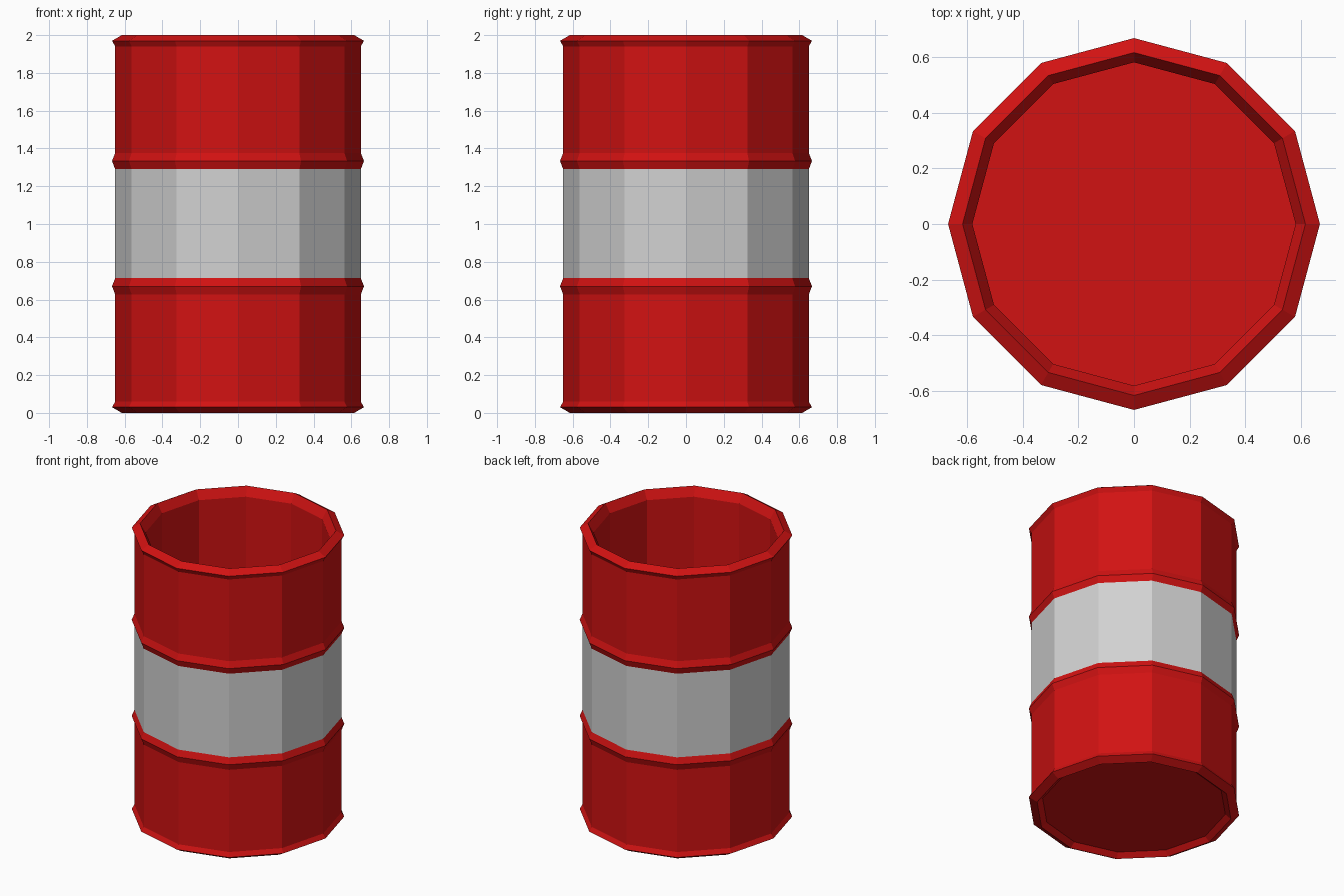
import bpy
import math

SIDES = 12

cube = bpy.data.objects.get("Cube")
if cube:
    bpy.data.objects.remove(cube, do_unlink=True)


def make_material(name, color):
    mat = bpy.data.materials.new(name)
    mat.use_nodes = True
    mat.diffuse_color = color
    mat.node_tree.nodes["Principled BSDF"].inputs["Base Color"].default_value = color
    return mat


red = make_material("red paint", (0.64, 0.006, 0.006, 1))
grey = make_material("light grey paint", (0.64, 0.64, 0.64, 1))


def lathe(name, profile, cap_start=False, cap_end=False):
    """Turn (radius, height) points, listed so that faces point outward."""
    verts, faces = [], []
    for r, z in profile:
        for i in range(SIDES):
            a = math.tau * i / SIDES
            verts.append((r * math.cos(a), r * math.sin(a), z))
    for k in range(len(profile) - 1):
        low, high = k * SIDES, (k + 1) * SIDES
        for i in range(SIDES):
            j = (i + 1) % SIDES
            faces.append((low + i, low + j, high + j, high + i))
    if cap_start:
        faces.append(tuple(reversed(range(SIDES))))
    if cap_end:
        faces.append(tuple(range(len(verts) - SIDES, len(verts))))
    mesh = bpy.data.meshes.new(name)
    mesh.from_pydata(verts, [], faces)
    mesh.materials.append(red)
    mesh.materials.append(grey)
    obj = bpy.data.objects.new(name, mesh)
    bpy.context.collection.objects.link(obj)
    return obj


BODY, RIDGE, LIP, INNER = 0.65, 0.667, 0.615, 0.58


def ridge(z):
    return [(BODY, z - 0.043), (RIDGE, z), (BODY, z + 0.043)]


# Outer shell: chamfered rims at both ends and two raised hoops
shell = lathe("drum_shell",
              [(LIP, 0), (RIDGE, 0.03), (BODY, 0.06)]
              + ridge(0.67) + ridge(1.333)
              + [(BODY, 1.94), (RIDGE, 1.97), (LIP, 2)])

# Grey band between the hoops
for face in shell.data.polygons:
    if 0.8 < face.center.z < 1.2:
        face.material_index = 1

# Recessed underside
lathe("drum_base", [(INNER, 0.03), (LIP, 0)], cap_start=True)

# Bevelled mouth, inner wall and floor
lathe("drum_interior", [(LIP, 2), (INNER, 1.94), (INNER, 0.05)], cap_end=True)
